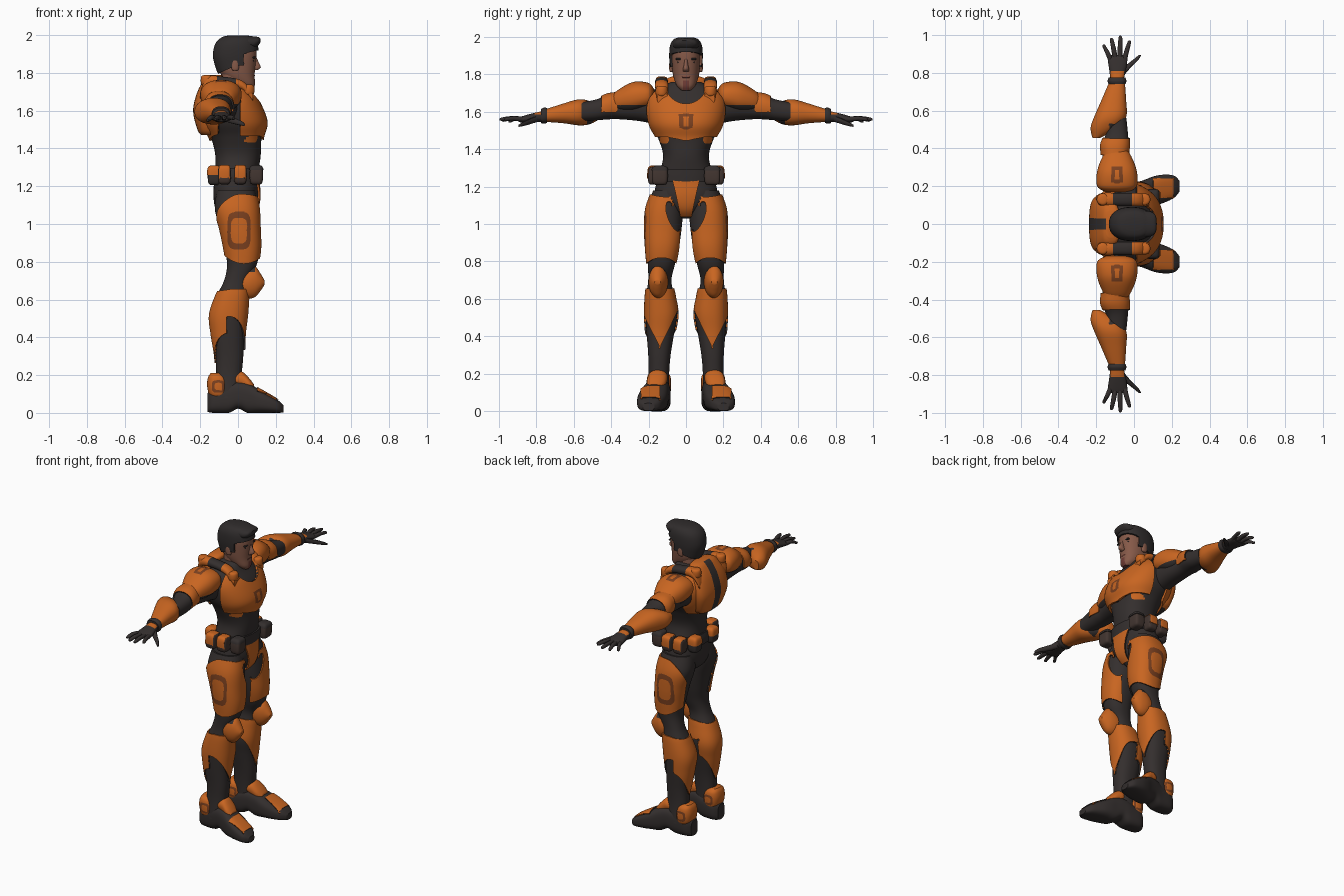
import bpy, bmesh, math
from math import hypot

cube = bpy.data.objects.get("Cube")
if cube:
    bpy.data.objects.remove(cube)


def material(name, r, g, b):
    mat = bpy.data.materials.new(name)
    mat.use_nodes = True
    mat.diffuse_color = (r, g, b, 1)
    shader = mat.node_tree.nodes["Principled BSDF"]
    shader.inputs["Base Color"].default_value = (r, g, b, 1)
    shader.inputs["Roughness"].default_value = 0.7
    return mat


ORANGE, DARK, RUST, SKIN, HAIR, BROWN, LIP = range(7)
palette = [material("orange armour", .58, .13, .015), material("dark undersuit", .034, .028, .027),
           material("rust marking", .2, .052, .014), material("skin", .24, .102, .066),
           material("dark hair", .029, .025, .025), material("pouch brown", .055, .036, .03),
           material("reddish beard", .16, .045, .035)]


def paint(bm, field, index, raised):
    """Cut the mesh where field is zero, colour the positive side and lift it."""
    value = {v: field(v.co) for v in bm.verts}
    fresh = set()
    for edge in list(bm.edges):
        a, b = edge.verts
        if value[a] * value[b] < 0:
            t = value[a] / (value[a] - value[b])
            fresh.add(bmesh.utils.edge_split(edge, a, min(max(t, .04), .96))[1])
    for face in list(bm.faces):
        ends = [v for v in face.verts if v in fresh]
        if len(ends) == 2 and not bm.edges.get(ends):
            bmesh.utils.face_split(face, ends[0], ends[1])
    chosen = [f for f in bm.faces if field(f.calc_center_median()) > 0]
    for face in chosen:
        face.material_index = index
    if raised and chosen:
        grown = bmesh.ops.extrude_face_region(bm, geom=chosen)["geom"]
        bm.normal_update()
        for v in [g for g in grown if isinstance(g, bmesh.types.BMVert)]:
            v.co += v.normal * raised


def finish(bm, name, mirror):
    mesh = bpy.data.meshes.new(name)
    for mat in palette:
        mesh.materials.append(mat)
    bm.to_mesh(mesh)
    bm.free()
    obj = bpy.data.objects.new(name, mesh)
    bpy.context.collection.objects.link(obj)
    bpy.ops.object.select_all(action="DESELECT")
    obj.select_set(True)
    bpy.context.view_layer.objects.active = obj
    bpy.ops.object.shade_smooth_by_angle(angle=math.radians(40))
    if mirror:
        mod = obj.modifiers.new("mirror", "MIRROR")
        mod.use_axis = (False, True, False)
        mod.use_mirror_merge = False


def spline(p, q, r, s, t):
    return [.5 * (2 * b + (c - a) * t + (2 * a - 5 * b + 4 * c - d) * t * t
                  + (3 * b - a - 3 * c + d) * t ** 3) for a, b, c, d in zip(p, q, r, s)]


def loft(name, axis, rings, base=DARK, paints=(), mirror=True, power=2.3, sides=32, steps=5):
    """Skin rings of (position, centre, centre, radius, radius) along an axis."""
    bm = bmesh.new()
    padded = [rings[0], *rings, rings[-1]]
    rows = [spline(*padded[i:i + 4], k / steps) for i in range(len(rings) - 1) for k in range(steps)]
    loops = []
    for pos, c, d, rc, rd in rows + [list(rings[-1])]:
        loop = []
        for k in range(sides):
            angle = math.tau * (k + .5) / sides
            u, w = math.cos(angle), math.sin(angle)
            u = c + max(rc, .003) * math.copysign(abs(u) ** (2 / power), u)
            w = d + max(rd, .003) * math.copysign(abs(w) ** (2 / power), w)
            loop.append(bm.verts.new({"x": (pos, u, w), "y": (u, pos, w), "z": (u, w, pos)}[axis]))
        loops.append(loop)
    for low, high in zip(loops, loops[1:]):
        for k in range(sides):
            j = (k + 1) % sides
            bm.faces.new((low[k], low[j], high[j], high[k]))
    bm.faces.new(loops[0])
    bm.faces.new(loops[-1])
    bmesh.ops.recalc_face_normals(bm, faces=bm.faces)
    for face in bm.faces:
        face.material_index = base
    for field, index, raised in paints:
        paint(bm, field, index, raised)
    finish(bm, name, mirror)


def blob(name, centre, size, base, paints=(), mirror=True, power=3):
    """Rounded block with the given half sizes."""
    x, y, z = centre
    a, b, c = size
    rings = [(z + c * h, x, y, a * w, b * w) for h, w in
             ((-1, .5), (-.85, .85), (-.4, 1), (.4, 1), (.85, .85), (1, .5))]
    loft(name, "z", rings, base, paints, mirror, power, 24, 3)


def ring(u, w, inner=.68):
    r = (u ** 4 + w ** 4) ** .25
    return min(1 - r, r - inner)


# Torso: undersuit with chest, back and groin armour
def chest(p):
    side = abs(p.y)
    return min(p.x - .01, p.z - 1.445 - .25 * min(side, .1), hypot(side, p.z - 1.745) - .108,
               1.885 - p.z - side)


def back(p):
    return min(-.1 - p.x, p.z - 1.44 - .3 * abs(p.y), 1.75 - p.z)


def groin(p):
    return min(p.x, 1.24 - p.z, p.z - 1.045, .028 + .23 * (p.z - 1.05) - abs(p.y))


def flank(p):
    return min(p.x - .02, 1 - hypot((abs(p.y) - .115) / .025, (p.z - 1.455) / .03))


def emblem(p):
    return min(p.x, ring(p.y / .036, (p.z - 1.548) / .042, .62))


loft("torso", "z", [(1.03, 0, 0, .05, .03), (1.08, -.01, 0, .105, .1), (1.15, -.01, 0, .12, .165),
                    (1.25, -.01, 0, .115, .15), (1.36, 0, 0, .12, .122), (1.46, -.01, 0, .135, .15),
                    (1.54, -.025, 0, .168, .19), (1.64, -.05, 0, .155, .205),
                    (1.71, -.06, 0, .12, .17), (1.76, -.04, 0, .078, .08)],
     paints=[(flank, ORANGE, 0), (chest, ORANGE, .014), (back, ORANGE, .012), (groin, ORANGE, .01),
             (emblem, RUST, 0)], mirror=False, sides=64, steps=7)
loft("back_plate", "z", [(1.47, -.15, 0, .045, .09), (1.5, -.16, 0, .055, .12), (1.6, -.172, 0, .066, .15),
                         (1.7, -.155, 0, .06, .145), (1.77, -.125, 0, .05, .11), (1.79, -.12, 0, .03, .07)], ORANGE,
     [(lambda p: min(.03 - abs(p.y), -.12 - p.x), DARK, 0)], mirror=False, power=3)
loft("shoulder_straps", "x", [(-.2, .125, 1.68, .025, .02), (-.165, .13, 1.75, .035, .03),
                              (-.08, .13, 1.755, .035, .025), (.02, .13, 1.735, .035, .025),
                              (.08, .125, 1.67, .03, .03)], ORANGE,
     [(lambda p: min(p.x + .11, -.01 - p.x), DARK, 0)], sides=20)
for label, x, z in (("rear", -.165, 1.76), ("front", .055, 1.71)):
    blob(label + "_strap_knobs", (x, .13, z), (.032, .032, .028), ORANGE, power=2)

# Belt and pouches
loft("belt", "z", [(1.225, -.01, 0, .125, .158), (1.26, -.01, 0, .128, .158),
                   (1.295, -.005, 0, .125, .15)], mirror=False, sides=48)
for label, x, y in (("side", .012, .166), ("hip", -.072, .165)):
    blob(label + "_pouches", (x, y, 1.26), (.034, .038, .05), BROWN,
         [(lambda p: min(p.z - 1.245, .027 - abs(p.x - x)), ORANGE, .003)], power=5)
blob("front_pouches", (.097, .14, 1.258), (.035, .042, .05), BROWN,
     [(lambda p: p.z - 1.285, DARK, .004)], power=5)
blob("rear_pouches", (-.127, .088, 1.256), (.033, .038, .05), DARK,
     [(lambda p: p.z - 1.26, ORANGE, .004)], power=5)


# Head: face, hair, nose, ears and facial details
def hair(p):
    front = 1.91 + .25 * (p.x - .06)
    return p.z - (front if p.x > .03 else 1.84 if p.x > -.015 else 1.835 + .45 * (p.x + .02))


def beard(p):
    return min(p.x - .05, .016 - abs(p.y), 1.768 - p.z)


loft("neck", "z", [(1.66, -.03, 0, .07, .07), (1.74, -.03, 0, .06, .06), (1.82, -.03, 0, .06, .06)],
     SKIN, mirror=False)
loft("head", "z", [(1.715, .055, 0, .025, .025), (1.74, .035, 0, .055, .05), (1.79, .0, 0, .088, .068),
                   (1.85, -.01, 0, .104, .076), (1.9, -.012, 0, .11, .079), (1.95, -.008, 0, .102, .075),
                   (1.978, 0, 0, .082, .06), (1.987, 0, 0, .05, .035)], SKIN,
     [(beard, LIP, 0), (hair, HAIR, .011)], mirror=False, sides=48)
loft("hair_quiff", "x", [(-.03, 0, 1.965, .05, .025), (.03, 0, 1.962, .07, .036), (.08, 0, 1.96, .068, .034),
                         (.108, 0, 1.968, .055, .022), (.118, 0, 1.972, .035, .01)], HAIR, mirror=False, sides=24)
loft("nose", "z", [(1.815, .085, 0, .02, .015), (1.83, .095, 0, .026, .016), (1.86, .09, 0, .018, .01),
                   (1.885, .085, 0, .012, .008)], SKIN, mirror=False, sides=16, steps=3)
blob("ears", (-.015, .078, 1.842), (.02, .012, .03), SKIN, power=2.2)
blob("eyebrows", (.085, .036, 1.882), (.008, .02, .005), HAIR)
blob("eyes", (.08, .034, 1.865), (.006, .012, .004), HAIR, power=2)
blob("mouth", (.083, 0, 1.785), (.006, .022, .004), LIP, mirror=False)

# Arms: sleeve, shoulder pads and gauntlets
loft("arms", "y", [(.15, -.08, 1.62, .08, .09), (.25, -.09, 1.635, .08, .085), (.36, -.1, 1.63, .068, .07),
                   (.42, -.1, 1.625, .072, .066), (.48, -.09, 1.61, .058, .056), (.56, -.09, 1.6, .05, .05)],
     paints=[(lambda p: min(p.y - .365, .45 - p.y, p.z - 1.6), ORANGE, .008)])
loft("shoulder_pads", "y", [(.17, -.09, 1.68, .06, .04), (.2, -.09, 1.686, .105, .068),
                            (.28, -.09, 1.678, .105, .082), (.36, -.09, 1.66, .075, .059),
                            (.41, -.09, 1.645, .04, .03)], ORANGE,
     [(lambda p: 1.635 - p.z, DARK, 0),
      (lambda p: min(p.z - 1.68, ring((p.x + .09) / .03, (p.y - .26) / .045, .58)), RUST, 0)], sides=40, steps=7)
loft("gauntlets", "y", [(.455, -.2, 1.595, .02, .03), (.51, -.155, 1.595, .075, .06),
                        (.57, -.125, 1.597, .085, .07), (.65, -.108, 1.592, .067, .054),
                        (.75, -.09, 1.58, .042, .034)], ORANGE,
     [(lambda p: min(p.x + .13, .53 - p.y), DARK, 0)])
loft("wrist_cuffs", "y", [(.742, -.09, 1.58, .046, .04), (.758, -.09, 1.58, .05, .043),
                          (.776, -.09, 1.577, .045, .038)])
loft("palms", "y", [(.76, -.09, 1.575, .034, .03), (.82, -.087, 1.568, .045, .024),
                    (.87, -.087, 1.56, .052, .018), (.895, -.087, 1.557, .045, .012)],
     paints=[(lambda p: min(.81 - p.y, p.z - 1.585), ORANGE, 0)], sides=24)
for label, x, y, tip_x, tip_y, z in (("little", -.125, .87, -.158, .95, 1.55), ("ring", -.1, .88, -.118, .985, 1.555),
                                     ("middle", -.075, .88, -.072, .997, 1.56), ("index", -.05, .87, -.025, .972, 1.56)):
    loft(label + "_fingers", "y", [(y, x, 1.56, .014, .013), ((y + tip_y) / 2, (x + tip_x) / 2, 1.565, .013, .012),
                                   (tip_y - .01, tip_x, z, .01, .009), (tip_y, tip_x, z, .004, .004)],
         sides=12, steps=2)
loft("thumbs", "y", [(.79, -.07, 1.565, .02, .018), (.83, -.035, 1.55, .02, .016),
                     (.87, .01, 1.535, .015, .012), (.895, .032, 1.525, .006, .006)], sides=12, steps=3)


# Legs: undersuit with thigh and shin armour
def thigh(p):
    slope = .9 if p.x > 0 else .45
    gap = hypot((p.y - .07 - .3 * (p.z - 1.04)) / .03, (p.z - 1.04) / .08) - 1 if p.x > 0 else 1
    return min(p.z - .79 - 5 * (p.x - .03) ** 2, 1.155 - p.z - 2 * (p.x - .02) ** 2,
               p.y - .1 + slope * p.x - .6 * max(0, p.z - 1.02), .05 * gap)


def shin(p):
    side = abs(p.y - .14) / .08
    drop = .08 if p.x < -.06 else 0
    return min(p.z - .34 - .18 * side + drop, .655 - p.z + .2 * min(0, p.x + .03))


def thigh_mark(p):
    return min(p.y - .15, ring((p.x - .005) / .062, (p.z - .965) / .1))


loft("legs", "z", [(1.18, -.01, .09, .1, .085), (1.08, -.008, .112, .115, .098), (.97, .01, .12, .102, .096),
                   (.87, .022, .125, .092, .086), (.78, .02, .132, .078, .072), (.7, -.008, .14, .066, .062),
                   (.62, -.03, .138, .082, .074), (.52, -.05, .132, .095, .084), (.42, -.052, .137, .085, .074),
                   (.3, -.045, .142, .073, .06), (.2, -.048, .145, .068, .055), (.08, -.05, .15, .068, .058)],
     paints=[(thigh, ORANGE, .009), (shin, ORANGE, .009), (thigh_mark, RUST, 0)], sides=56, steps=7)
loft("knee_guards", "x", [(.0, .145, .68, .045, .05), (.05, .148, .69, .052, .085), (.09, .15, .695, .046, .082),
                          (.12, .152, .692, .032, .045), (.14, .152, .69, .016, .012)], ORANGE,
     [(lambda p: min(p.z - .745, .09 - p.x), DARK, 0)], power=2, sides=24)


# Boots with toe, instep and ankle armour
def toe(p):
    return min(p.x - .1, .205 - p.x, p.z - .052, .05 - abs(p.y - .19))


loft("boots", "x", [(-.162, .142, .055, .035, .05), (-.13, .142, .065, .058, .065), (-.05, .145, .08, .063, .08),
                    (.0, .152, .095, .066, .073), (.05, .162, .08, .07, .08), (.1, .174, .066, .077, .066),
                    (.15, .185, .052, .076, .052), (.21, .197, .034, .06, .034), (.24, .2, .022, .03, .02)],
     paints=[(toe, ORANGE, .006)], power=3)
loft("instep_guards", "x", [(-.03, .148, .17, .04, .02), (.0, .15, .178, .052, .036), (.025, .153, .172, .052, .045),
                            (.06, .16, .148, .05, .035), (.085, .165, .13, .035, .02)], ORANGE, sides=24)
loft("ankle_guards", "z", [(.075, -.105, .145, .03, .045), (.1, -.105, .145, .05, .062), (.15, -.108, .145, .056, .066),
                           (.19, -.112, .145, .046, .06), (.21, -.115, .145, .03, .04)], ORANGE,
     [(lambda p: ring((p.x + .105) / .033, (p.z - .14) / .033, .6), RUST, 0)], power=2.6)
